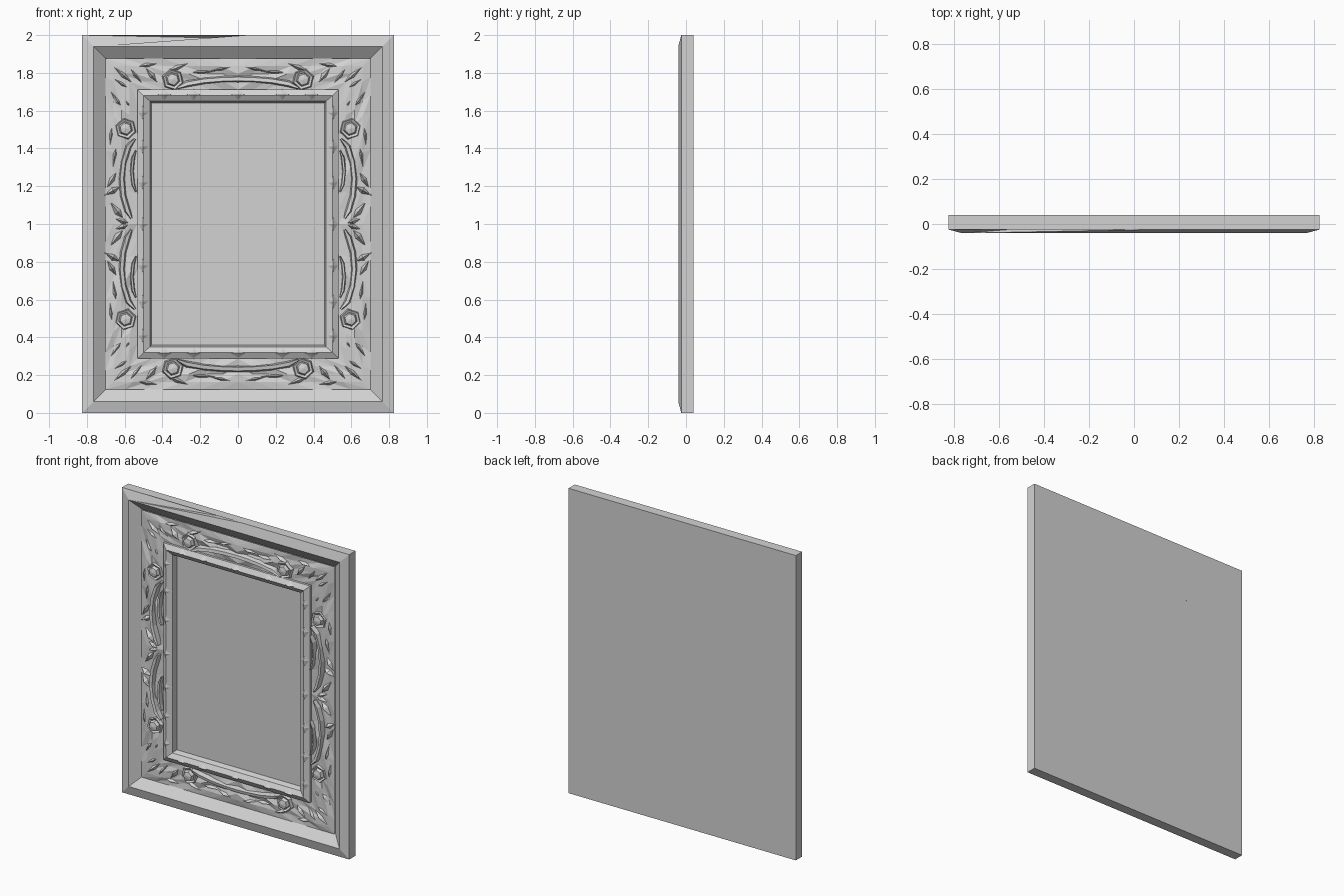
import bpy, bmesh, math, random
from mathutils import Vector

if "Cube" in bpy.data.objects:
    bpy.data.objects.remove(bpy.data.objects["Cube"])

random.seed(4)
grey = bpy.data.materials.new("plain grey")
grey.diffuse_color = (0.65, 0.65, 0.65, 1)
grey.use_nodes = True
grey.node_tree.nodes["Principled BSDF"].inputs["Base Color"].default_value = grey.diffuse_color


def make(name, bm):
    bmesh.ops.recalc_face_normals(bm, faces=bm.faces)
    me = bpy.data.meshes.new(name)
    bm.to_mesh(me)
    bm.free()
    me.materials.append(grey)
    ob = bpy.data.objects.new(name, me)
    bpy.context.collection.objects.link(ob)
    return ob


# Moulded frame: rectangular loops (half width, half height, y)
profile = [(.825, 1, .04), (.825, 1, -.025), (.765, .94, -.041), (.70, .875, .01),
           (.532, .712, .01), (.532, .712, -.015), (.50, .68, -.033),
           (.466, .65, -.015), (.458, .64, .02), (.455, .625, .04)]
bm = bmesh.new()
loops = [[bm.verts.new((sx * hx, y, 1 + sz * hz)) for sx, sz in ((-1, -1), (1, -1), (1, 1), (-1, 1))]
         for hx, hz, y in profile]
for i, a in enumerate(loops):
    b = loops[(i + 1) % len(loops)]
    for k in range(4):
        bm.faces.new((a[k], a[(k + 1) % 4], b[(k + 1) % 4], b[k]))
# Chipped dent on the top front edge
right, left = loops[1][2], loops[1][3]
edge = bm.edges.get((right, left))
prev, chips = left, []
for x in (-.3, -.11, .05):
    e = bm.edges.get((prev, right))
    f = (x - prev.co.x) / (right.co.x - prev.co.x)
    e2, v = bmesh.utils.edge_split(e, prev, f)
    chips.append(v)
    prev = v
chips[1].co = Vector((-.11, .01, 1.985))
bmesh.ops.triangulate(bm, faces=list({f for v in chips for f in v.link_faces}))
make("frame", bm)

# Picture panel
bm = bmesh.new()
bmesh.ops.create_cube(bm, size=1)
for v in bm.verts:
    v.co = (v.co.x * .922, .029 + v.co.y * .019, 1 + v.co.z * 1.285)
make("picture_panel", bm)

# Faceted carved bed, jittered with mirror symmetry
bm = bmesh.new()
jit = {}


def bed_point(side, u, t):
    hx, hz = .702 - .17 * t, .877 - .165 * t
    x, z = (u * hx, hz * side[1]) if side[1] else (hx * side[0], u * hz)
    key = (round(abs(u), 3), round(t, 3), side[0] == 0)
    if key not in jit:
        jit[key] = (random.uniform(-.014, .006), random.uniform(-.012, .012))
    dy, ds = jit[key]
    if t in (0, 1) or abs(u) == 1:
        dy, ds = (-.006 if 0 < t < 1 else 0), 0
    if side[1]:
        x += ds * (1 if u > 0 else -1 if u < 0 else 0)
    else:
        z += ds * (1 if u > 0 else -1 if u < 0 else 0)
    return bm.verts.new((x, dy, 1 + z))


for side in ((0, 1), (0, -1), (1, 0), (-1, 0)):
    n, m = (14, 4) if side[1] else (18, 4)
    g = [[bed_point(side, -1 + 2 * i / n, j / m) for j in range(m + 1)] for i in range(n + 1)]
    for i in range(n):
        for j in range(m):
            a, b, c, d = g[i][j], g[i + 1][j], g[i + 1][j + 1], g[i][j + 1]
            tris = ((a, b, c), (a, c, d)) if i < n / 2 else ((a, b, d), (b, c, d))
            for tri in tris:
                bm.faces.new(tri)
for f in bm.faces:
    f.normal_update()
ob = make("carved_bed", bm)
if ob.data.polygons[0].normal.y > 0:
    ob.data.flip_normals()

MIRRORS = [(sx, sz) for sx in (1, -1) for sz in (1, -1)]


def pyramid(bm, base, apex):
    vs = [bm.verts.new(p) for p in base]
    top = bm.verts.new(apex)
    for i in range(len(vs)):
        bm.faces.new((vs[i], vs[(i + 1) % len(vs)], top))
    bm.faces.new(vs[::-1])


# Leaves: long diamond ridges (x0, dz0, x1, dz1, half width, height), dz from centre
leaves = [(.54, .73, .685, .855, .022, .022), (.55, .70, .69, .79, .018, .016),
          (.50, .735, .60, .86, .018, .016), (.42, .74, .50, .84, .02, .02),
          (.39, .80, .24, .86, .018, .018), (.42, .85, .56, .83, .016, .014),
          (.28, .80, .10, .81, .012, .016), (.16, .808, 0, .838, .012, .022),
          (.60, .60, .68, .71, .018, .016), (.56, .60, .61, .68, .016, .016),
          (.665, .55, .68, .38, .018, .018), (.64, .44, .665, .28, .018, .02),
          (.62, .20, .71, .15, .02, .024), (.64, .28, .70, .18, .018, .02),
          (.60, .02, .68, .12, .022, .02), (.56, 0, .66, .03, .02, .018)]
bm = bmesh.new()
for x0, z0, x1, z1, w, h in leaves:
    a, b = Vector((x0, .008, z0)), Vector((x1, .008, z1))
    d = (b - a).normalized()
    s = Vector((-d.z, 0, d.x)) * w
    mid = a.lerp(b, .45)
    for sx, sz in MIRRORS:
        place = lambda p: (sx * p.x, p.y, 1 + sz * p.z)
        pyramid(bm, [place(p) for p in (a, mid + s, b, mid - s)],
                place(mid + Vector((0, -h - .014, 0))))
make("leaf_carvings", bm)


# Curved scroll bands with a trapezoid section tapering to the ends
def band(bm, pts, w, sx, sz):
    rows = []
    for i, p in enumerate(pts):
        q0, q1 = pts[max(i - 1, 0)], pts[min(i + 1, len(pts) - 1)]
        d = Vector((q1[0] - q0[0], q1[1] - q0[1])).normalized()
        n = Vector((-d.y, d.x)) * w * (.4 if i in (0, len(pts) - 1) else 1)
        rows.append([bm.verts.new((sx * (p[0] + n.x * k), y, 1 + sz * (p[1] + n.y * k)))
                     for k, y in ((-1.2, .01), (-.6, -.026), (.6, -.03), (1.2, .01))])
    for a, b in zip(rows, rows[1:]):
        for k in range(4):
            bm.faces.new((a[k], a[(k + 1) % 4], b[(k + 1) % 4], b[k]))
    bm.faces.new(rows[0])
    bm.faces.new(rows[-1][::-1])


bm = bmesh.new()
half = [(.32, .72), (.27, .742), (.18, .758), (.08, .766)]
top_arc = half + [(0, .768)] + [(-x, z) for x, z in half[::-1]]
side_arc = [(.545, .45), (.58, .41), (.605, .33), (.615, .24), (.608, .15), (.585, .07), (.565, .03)]
for sz in (1, -1):
    band(bm, top_arc, .016, 1, sz)
for sx, sz in MIRRORS:
    band(bm, side_arc, .015, sx, sz)
    band(bm, [(.54, .39), (.555, .35), (.562, .28), (.555, .21), (.54, .17)], .009, sx, sz)
make("scroll_bands", bm)

# Rosettes: faceted buds with a surrounding petal ring
bm = bmesh.new()
for cx, cz in ((.345, .765), (.595, .505)):
    for sx, sz in MIRRORS:
        ring = lambda r, y: [(sx * (cx + r * math.cos(a)), y, 1 + sz * (cz + r * math.sin(a)))
                             for a in [math.tau * i / 6 + .3 for i in range(6)]]
        rows = [[bm.verts.new(p) for p in ring(r, y)]
                for r, y in ((.062, .01), (.052, -.02), (.038, -.012), (.03, -.032))]
        tip = bm.verts.new((sx * cx, -.038, 1 + sz * cz))
        for a, b in zip(rows, rows[1:]):
            for i in range(6):
                bm.faces.new((a[i], a[(i + 1) % 6], b[(i + 1) % 6], b[i]))
        for i in range(6):
            bm.faces.new((rows[-1][i], rows[-1][(i + 1) % 6], tip))
        bm.faces.new(rows[0][::-1])
make("rosettes", bm)

# Diamond studs along the inner moulding
bm = bmesh.new()
for s in (1, -1):
    for u in (0, .235, -.235, .39, -.39):
        pyramid(bm, [(u - .038, -.03, 1 + s * .685), (u, -.012, 1 + s * .648),
                     (u + .038, -.03, 1 + s * .685), (u, -.012, 1 + s * .714)],
                (u, -.041, 1 + s * .682))
    for u in (0, .22, -.22, .41, -.41, .59, -.59):
        pyramid(bm, [(s * .505, -.03, 1 + u - .038), (s * .465, -.012, 1 + u),
                     (s * .505, -.03, 1 + u + .038), (s * .534, -.012, 1 + u)],
                (s * .502, -.041, 1 + u))
make("inner_studs", bm)
